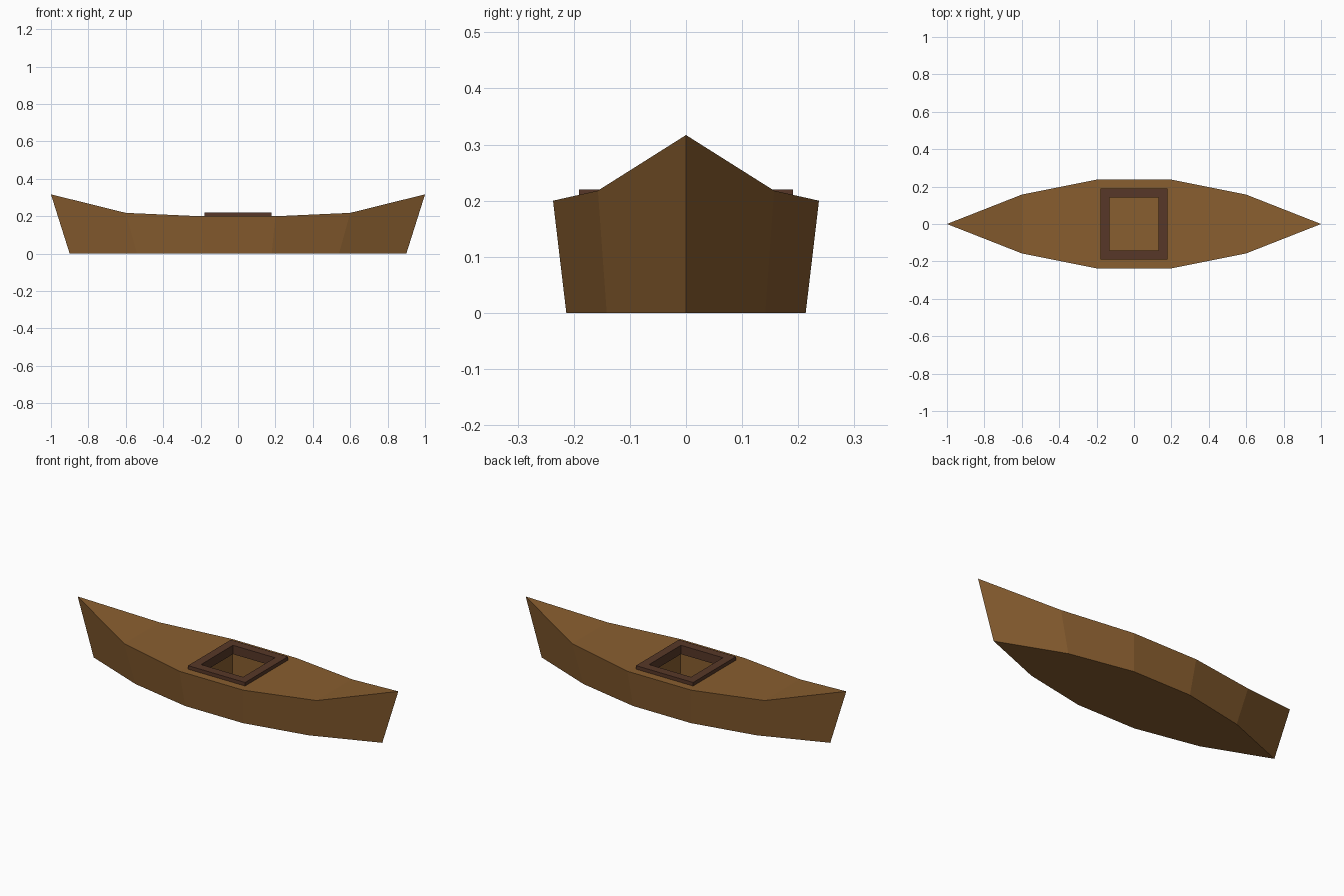
import bpy, bmesh

if "Cube" in bpy.data.objects:
    bpy.data.objects.remove(bpy.data.objects["Cube"])


def material(name, rgb):
    m = bpy.data.materials.new(name)
    m.diffuse_color = (*rgb, 1)
    m.use_nodes = True
    m.node_tree.nodes["Principled BSDF"].inputs["Base Color"].default_value = m.diffuse_color
    return m


def make_object(name, bm, mat):
    bmesh.ops.recalc_face_normals(bm, faces=bm.faces)
    mesh = bpy.data.meshes.new(name)
    bm.to_mesh(mesh)
    bm.free()
    mesh.materials.append(mat)
    ob = bpy.data.objects.new(name, mesh)
    bpy.context.collection.objects.link(ob)
    return ob


def rect(bm, x, y, z):
    return [bm.verts.new(p) for p in ((-x, -y, z), (x, -y, z), (x, y, z), (-x, y, z))]


def bridge(bm, a, b):
    for i in range(4):
        j = (i + 1) % 4
        bm.faces.new((a[i], a[j], b[j], b[i]))


wood = material("hull_brown", (0.25, 0.112, 0.029))
dark = material("rim_dark_brown", (0.095, 0.039, 0.021))

# Hull: stations of (x, half width, deck height), bottom is 90% of the deck outline
half = [(0.2, 0.237, 0.2), (0.6, 0.157, 0.218), (1.0, 0.0, 0.317)]
stations = [(-x, w, h) for x, w, h in reversed(half)] + half
bm = bmesh.new()
rings = []
for x, w, h in stations:
    if w == 0:  # pointed stem
        top, bottom = bm.verts.new((x, 0, h)), bm.verts.new((0.9 * x, 0, 0))
        rings.append((top, top, bottom, bottom))
    else:
        rings.append(tuple(bm.verts.new(p) for p in (
            (x, -w, h), (x, w, h), (0.9 * x, 0.9 * w, 0), (0.9 * x, -0.9 * w, 0))))
for a, b in zip(rings, rings[1:]):
    for i in range(4):
        j = (i + 1) % 4
        bm.faces.new(list(dict.fromkeys((a[i], a[j], b[j], b[i]))))
hull = make_object("hull", bm, wood)

# Cockpit well cut into the deck
bm = bmesh.new()
low, high = rect(bm, 0.138, 0.149, 0.05), rect(bm, 0.138, 0.149, 0.4)
bridge(bm, low, high)
bm.faces.new(low)
bm.faces.new(high)
cutter = make_object("cockpit_cutter", bm, wood)
cutter.hide_render = True
cutter.display_type = 'WIRE'
cut = hull.modifiers.new("cockpit", 'BOOLEAN')
cut.operation = 'DIFFERENCE'
cut.solver = 'EXACT'
cut.object = cutter

# Raised rectangular rim around the cockpit
bm = bmesh.new()
loops = [rect(bm, x, y, z) for x, y, z in (
    (0.178, 0.191, 0.17), (0.178, 0.191, 0.22), (0.131, 0.142, 0.22), (0.131, 0.142, 0.17))]
for k in range(4):
    bridge(bm, loops[k], loops[(k + 1) % 4])
make_object("cockpit_rim", bm, dark)
